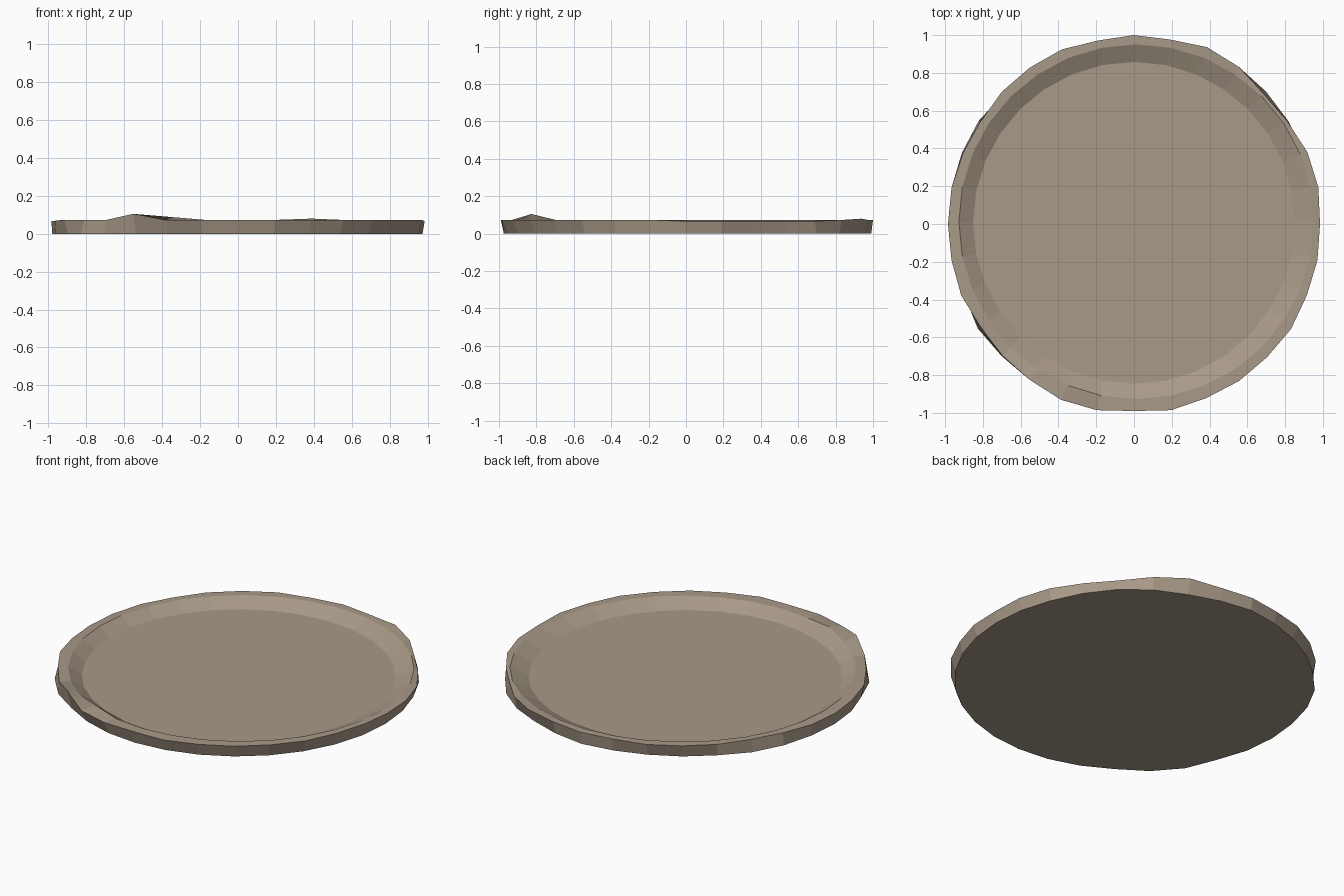
import bpy, bmesh, math

if "Cube" in bpy.data.objects:
    bpy.data.objects.remove(bpy.data.objects["Cube"])

N = 32                      # sides around the dish
RIM_Z, FLOOR_Z = 0.073, 0.028

# hand-worn outline: outer rim radius per side, counter-clockwise from +x
RIM_R = [.985, .995, .994, .977, .972, 1.0, 1.013, .995,
         1.0, .99, 1.0, .995, .99, .977, .98, .985,
         .985, .985, .99, .978, .985, .993, 1.008, 1.005,
         .99, 1.005, .998, 1.0, .997, 1.0, .99, .99]
# exceptions to the regular base radius and rim height
BASE_R = {3: .982, 4: .99, 5: .985, 7: .98, 8: .99, 9: .98, 13: .987, 14: .986,
          15: .98, 16: .98, 17: .98, 19: .995, 20: .99, 21: .97, 22: .972}
RIM_H = {21: .105, 6: .08, 16: .066, 15: .068, 17: .068}
RIM_H.update({k: .066 for k in range(0, 5)})
INNER_H = {22: .088}


def ring(bm, radius, height, cx=0.0, cy=0.0):
    """Loop of N vertices; radius and height are functions of the index."""
    out = []
    for k in range(N):
        a = 2 * math.pi * k / N
        out.append(bm.verts.new((cx + radius(k) * math.cos(a),
                                 cy + radius(k) * math.sin(a), height(k))))
    return out


bm = bmesh.new()
rings = [
    ring(bm, lambda k: BASE_R.get(k, .974), lambda k: 0.0),            # base edge
    ring(bm, lambda k: RIM_R[k], lambda k: RIM_H.get(k, RIM_Z)),       # outer rim
    ring(bm, lambda k: .939, lambda k: INNER_H.get(k, RIM_Z), .012, .012),  # inner rim
    ring(bm, lambda k: .852, lambda k: FLOOR_Z, 0, .006),              # floor edge
]
# outer wall, rim top and sloping inner wall
for lo, hi in zip(rings, rings[1:]):
    for k in range(N):
        j = (k + 1) % N
        bm.faces.new((lo[k], lo[j], hi[j], hi[k]))
bm.faces.new(rings[-1])              # floor
bm.faces.new(rings[0][::-1])         # underside
bmesh.ops.recalc_face_normals(bm, faces=bm.faces)

mesh = bpy.data.meshes.new("shallow_dish")
bm.to_mesh(mesh)
bm.free()

mat = bpy.data.materials.new("warm_grey_stone")
mat.diffuse_color = (0.39, 0.32, 0.245, 1)
mat.use_nodes = True
mat.node_tree.nodes["Principled BSDF"].inputs["Base Color"].default_value = mat.diffuse_color
mesh.materials.append(mat)

dish = bpy.data.objects.new("shallow_dish", mesh)
bpy.context.collection.objects.link(dish)
